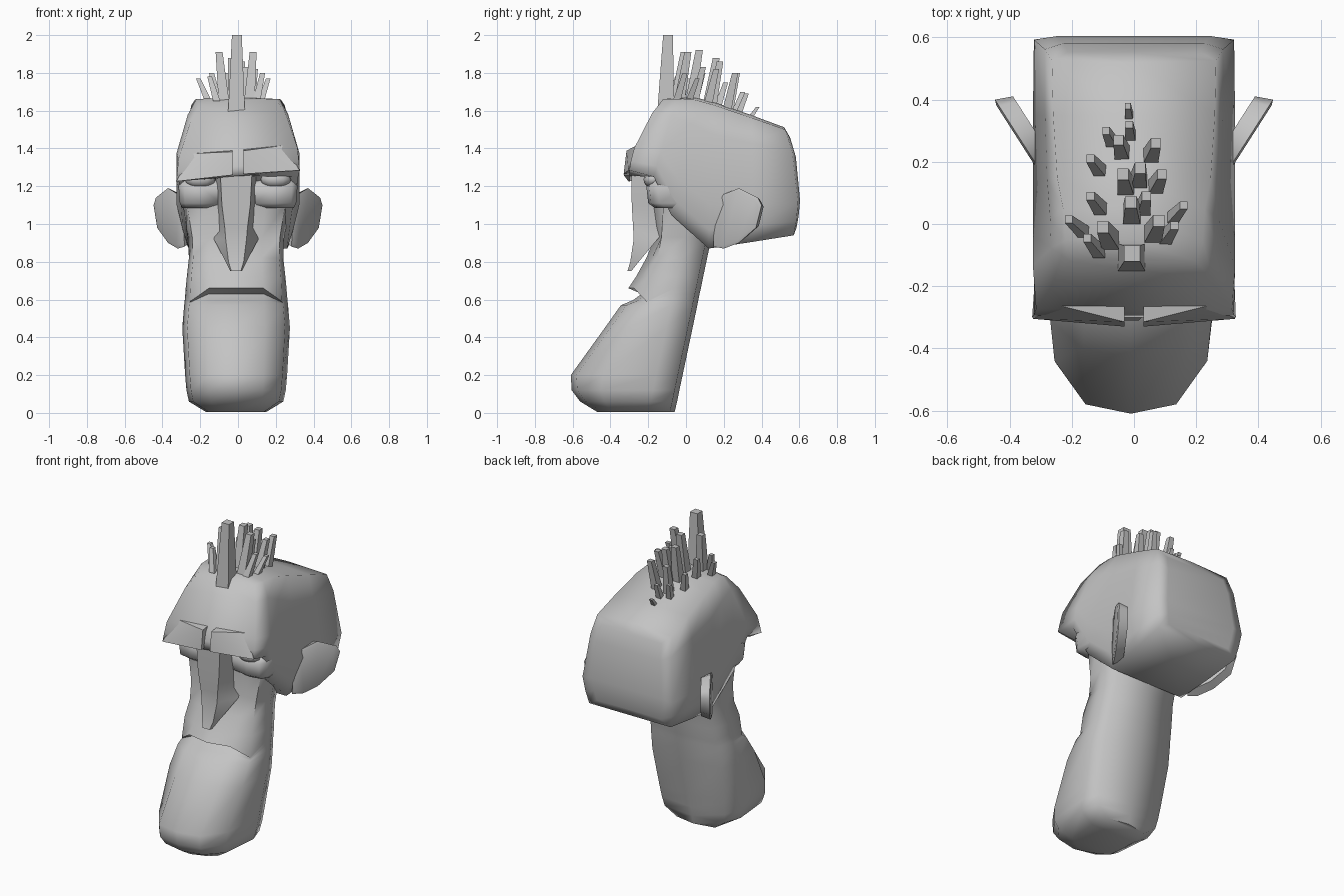
import bpy
import bmesh
from mathutils import Vector

if "Cube" in bpy.data.objects:
    bpy.data.objects.remove(bpy.data.objects["Cube"], do_unlink=True)

GREY = (0.55, 0.55, 0.55, 1)
clay = bpy.data.materials.new("plain_grey")
clay.use_nodes = True
clay.diffuse_color = GREY
clay.node_tree.nodes["Principled BSDF"].inputs["Base Color"].default_value = GREY


def finish(name, bm, angle):
    """Turn a bmesh into a named, shaded object."""
    bmesh.ops.recalc_face_normals(bm, faces=bm.faces)
    mesh = bpy.data.meshes.new(name)
    bm.to_mesh(mesh)
    bm.free()
    mesh.materials.append(clay)
    obj = bpy.data.objects.new(name, mesh)
    bpy.context.collection.objects.link(obj)
    bpy.ops.object.select_all(action="DESELECT")
    obj.select_set(True)
    bpy.context.view_layer.objects.active = obj
    bpy.ops.object.shade_smooth_by_angle(angle=angle)


def cap(bm, loop):
    """Fill a loop with strips running from side to side."""
    n = len(loop)
    for k in range((n - 1) // 2 + 1):
        strip = []
        for i in (k, k + 1, n - k - 1, n - k):
            if loop[i % n] not in strip:
                strip.append(loop[i % n])
        if len(strip) > 2:
            bm.faces.new(strip)


def skin(bm, rings):
    """Bridge a series of closed rings and cap both ends."""
    loops = [[bm.verts.new(p) for p in ring] for ring in rings]
    n = len(loops[0])
    for a, b in zip(loops, loops[1:]):
        for i in range(n):
            j = (i + 1) % n
            bm.faces.new((a[i], a[j], b[j], b[i]))
    cap(bm, loops[0])
    cap(bm, loops[-1])


def loft(name, rings, angle):
    bm = bmesh.new()
    skin(bm, rings)
    finish(name, bm, angle)


def mirrored(half):
    """Close a half outline whose first and last points lie on the middle."""
    return half + [Vector((-p.x, p.y, p.z)) for p in half[-2:0:-1]]


def tilt(p):
    """The brow line rises slightly towards one side."""
    return Vector((p[0], p[1], p[2] + 0.09 * p[0]))


# Jaw, mouth and neck: height, half width, front, shoulder, back, corner drop
def neck_ring(z, hw, front, shoulder, back, drop=0):
    ring = mirrored([Vector(p) for p in (
        (0, front, z),
        (hw * 0.54, front + 0.03, z),
        (hw * 0.91, shoulder, z - drop),
        (hw, back - 0.14, z),
        (hw * 0.85, back - 0.025, z),
        (0, back, z))])
    return [p - Vector((0.01, 0, 0)) for p in ring]


neck_rows = [
    (0.005, 0.16, -0.47, -0.4, -0.06),
    (0.06, 0.25, -0.56, -0.43, -0.047),
    (0.12, 0.263, -0.605, -0.45, -0.035),
    (0.2, 0.27, -0.61, -0.44, -0.018),
    (0.45, 0.285, -0.43, -0.31, 0.035),
    (0.57, 0.275, -0.345, -0.24, 0.06, 0.01),
    (0.597, 0.272, -0.28, -0.215, 0.065, 0.02),
    (0.63, 0.269, -0.235, -0.205, 0.072, 0.045),
    (0.66, 0.267, -0.305, -0.21, 0.079, 0.07),
    (0.72, 0.261, -0.265, -0.19, 0.091),
    (0.82, 0.25, -0.21, -0.15, 0.112),
    (0.93, 0.255, -0.165, -0.13, 0.135),
    (1.1, 0.285, -0.19, -0.12, 0.15),
    (1.3, 0.295, -0.17, -0.11, 0.15)]
loft("jaw_and_neck", [neck_ring(*row) for row in neck_rows], 1.15)


# Cranium: low y, high y, low z, high z, half width, low and top width share
def skull_ring(y0, y1, z0, z1, hw, low, top, bulge=0):
    outline = [(0, 0), (low, 0), (low / 2 + 0.5, 0.13), (1, 0.3),
               (0.48 + top / 2, 0.78), (top, 0.98), (0, 1)]
    half = []
    for fx, t in outline:
        y = y0 + (y1 - y0) * t + bulge * 4 * t * (1 - t)
        half.append(Vector((fx * hw, y, z0 + (z1 - z0) * t)))
    return mirrored(half)


skull = [skull_ring(*row) for row in (
    (-0.3, -0.115, 1.255, 1.65, 0.315, 1.04, 0.64, -0.035),
    (-0.17, -0.05, 1.25, 1.67, 0.325, 0.98, 0.68),
    (-0.08, 0.05, 1.05, 1.67, 0.325, 0.87, 0.7),
    (0.12, 0.15, 0.87, 1.645, 0.325, 0.8, 0.76),
    (0.35, 0.35, 0.905, 1.575, 0.325, 0.86, 0.8),
    (0.57, 0.52, 0.94, 1.512, 0.322, 0.9, 0.82, 0.045),
    (0.585, 0.55, 0.98, 1.46, 0.25, 0.9, 0.85, 0.035))]
skull[0] = [tilt(p) for p in skull[0]]
loft("cranium", skull, 1.7)

# Nose: height, half width at face and ridge, ridge y, root y
nose_rows = [
    (1.29, 0.12, 0.085, -0.29, -0.1),
    (1.1, 0.11, 0.075, -0.287, -0.1),
    (0.98, 0.1, 0.06, -0.28, -0.1),
    (0.92, 0.118, 0.055, -0.277, -0.15),
    (0.8, 0.055, 0.04, -0.295, -0.25),
    (0.75, 0.03, 0.025, -0.31, -0.29)]
loft("nose", [[(-b - 0.01, y1, z), (-f - 0.01, y0, z), (f - 0.01, y0, z), (b - 0.01, y1, z)]
              for z, b, f, y0, y1 in nose_rows], 0.9)

# Ear outline seen from the side: y, z
ear_outline = [(0.15, 1.05), (0.18, 1.15), (0.28, 1.19), (0.38, 1.14),
               (0.4, 1.1), (0.37, 0.98), (0.28, 0.9), (0.2, 0.87), (0.145, 0.88)]

for side, s in (("left", 1), ("right", -1)):
    # Brow pad with a ledge on top, tapering outwards
    pad = [[(0.03, -0.33, 1.262), (0.325, -0.305, 1.255),
            (0.25, -0.26, 1.395), (0.03, -0.315, 1.385)],
           [(0.045, -0.2, 1.27), (0.31, -0.2, 1.26),
            (0.25, -0.2, 1.405), (0.03, -0.2, 1.4)]]
    loft(side + "_brow", [[tilt((s * x, y, z)) for x, y, z in r] for r in pad], 0.5)

    # Eye bag
    bag = []
    for z, hw, front in ((1.085, 0.095, -0.165), (1.11, 0.108, -0.2),
                         (1.2, 0.115, -0.21), (1.235, 0.11, -0.17)):
        cx = s * 0.2
        outer, inner = cx + s * hw, cx - s * hw
        bag.append([(inner, -0.03, z), (inner, front + 0.02, z),
                    (cx, front, z), (cx + s * hw * 0.75, front + 0.015, z),
                    (outer, front + 0.06, z), (cx + s * hw * 0.9, 0, z)])
    loft(side + "_eye_bag", bag, 1.2)

    # Heavy eyelid
    bm = bmesh.new()
    bmesh.ops.create_uvsphere(bm, u_segments=12, v_segments=8, radius=1)
    bmesh.ops.scale(bm, vec=(0.08, 0.05, 0.045), verts=bm.verts)
    bmesh.ops.translate(bm, vec=(s * 0.2, -0.175, 1.235), verts=bm.verts)
    finish(side + "_eyelid", bm, 0.8)

    # Ear slab flaring out towards the back
    front = [Vector((s * (0.3 + (y - 0.17) * 0.64), y, z)) for y, z in ear_outline]
    mid = Vector((s * 0.36, 0.27, 1.04))
    rim = [mid.lerp(p, 0.9) + Vector((s * 0.004, -0.006, 0)) for p in front]
    back = [mid.lerp(p, 0.85) + Vector((-s * 0.045, 0.03, 0)) for p in front]
    loft(side + "_ear", [rim, front, back], 0.9)


# Hair: tapered square spikes leaning away from the middle
def spike(bm, base, tip, wide, narrow):
    corners = ((-1, -1), (1, -1), (1, 1), (-1, 1))
    skin(bm, [[c + Vector((x * r, y * r, 0)) for x, y in corners]
              for c, r in ((base, wide), (tip, narrow))])


tips = [(-0.09, 0.3, 1.7), (-0.05, 0.27, 1.8), (-0.14, 0.21, 1.75),
        (-0.035, 0.16, 1.88), (-0.14, 0.09, 1.8), (-0.01, 0.07, 1.92),
        (-0.21, 0.015, 1.77), (-0.1, -0.01, 1.91), (-0.15, -0.045, 1.78),
        (0.02, 0.18, 1.86), (0.07, 0.26, 1.8), (0.09, 0.16, 1.82),
        (0.04, 0.09, 1.83), (0.16, 0.06, 1.77), (0.08, 0.01, 1.91),
        (0.13, -0.005, 1.8), (-0.015, 0.32, 1.69), (-0.02, 0.38, 1.62)]
bm = bmesh.new()
for x, y, z in tips:
    root_y = y - 0.045
    root_z = 1.65 - 0.33 * max(0, root_y - 0.05)
    size = 0.01 + 0.07 * (z - root_z)
    spike(bm, Vector((x * 0.75, root_y, root_z)), Vector((x, y, z)),
          size, size * 0.65)
finish("hair_spikes", bm, 0.3)

bm = bmesh.new()
spike(bm, Vector((-0.008, -0.108, 1.58)), Vector((-0.006, -0.095, 2.0)), 0.045, 0.026)
finish("tall_front_spike", bm, 0.3)
